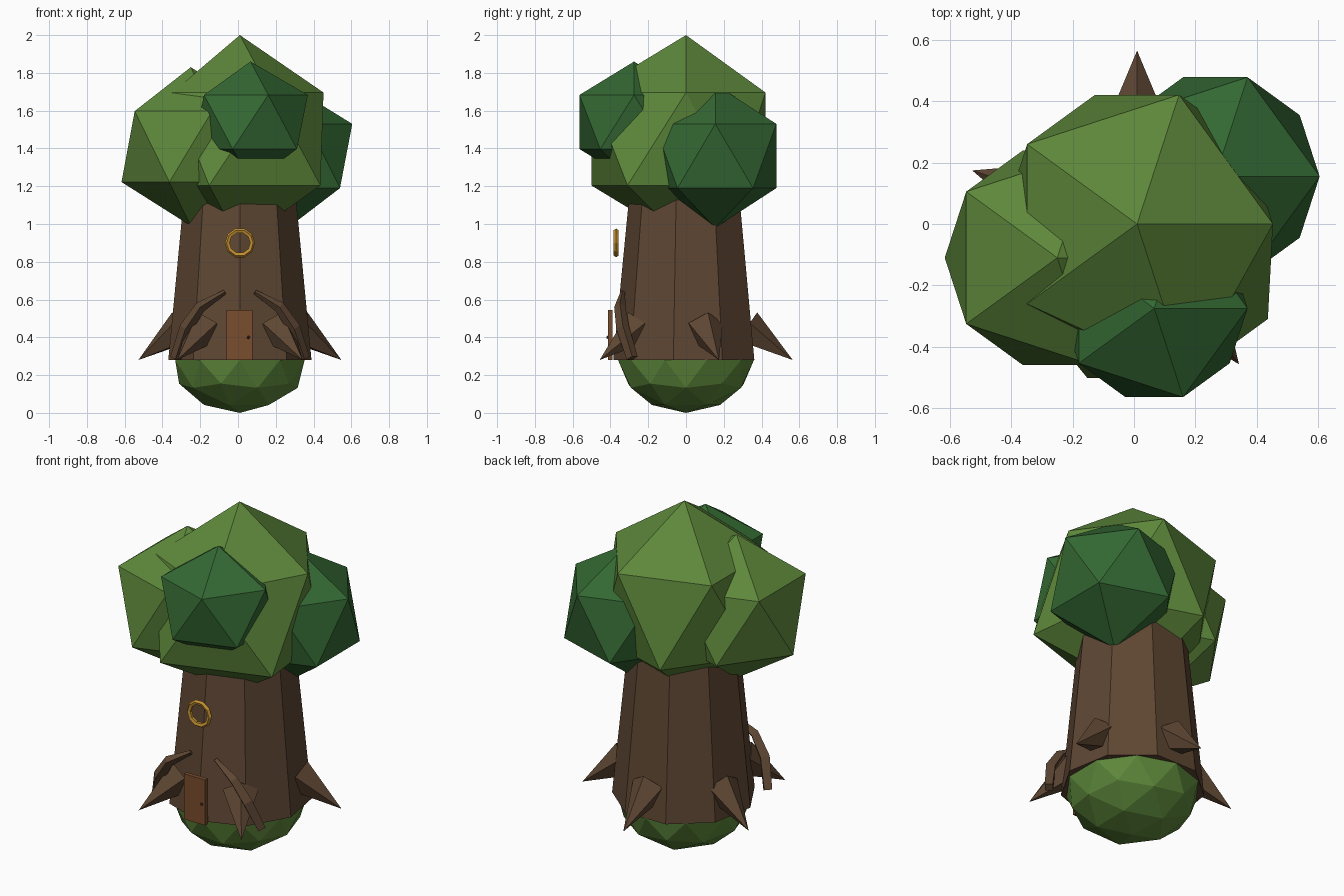
import bpy, bmesh
from math import sin, cos, pi, radians
from mathutils import Vector, Matrix

if "Cube" in bpy.data.objects:
    bpy.data.objects.remove(bpy.data.objects["Cube"])


def material(name, rgb):
    m = bpy.data.materials.new(name)
    m.use_nodes = True
    m.diffuse_color = (*rgb, 1)
    m.node_tree.nodes["Principled BSDF"].inputs["Base Color"].default_value = (*rgb, 1)
    return m


LEAF = material("leaf green", (0.11, 0.245, 0.043))
DARK_LEAF = material("dark leaf green", (0.034, 0.14, 0.033))
BARK = material("bark brown", (0.112, 0.062, 0.033))
DOOR = material("door wood", (0.19, 0.075, 0.027))
GOLD = material("gold", (0.55, 0.28, 0.03))
KNOB = material("dark knob", (0.06, 0.03, 0.015))

CX = 0.01  # trunk axis


def finish(name, bm, mat):
    bmesh.ops.recalc_face_normals(bm, faces=bm.faces)
    mesh = bpy.data.meshes.new(name)
    bm.to_mesh(mesh)
    bm.free()
    mesh.materials.append(mat)
    ob = bpy.data.objects.new(name, mesh)
    bpy.context.collection.objects.link(ob)
    return ob


def ball(name, centre, radius, height, mat, detail=1, reshape=None):
    bm = bmesh.new()
    bmesh.ops.create_icosphere(bm, subdivisions=detail, radius=1)
    for v in bm.verts:
        k = reshape(v.co) if reshape else 1
        v.co = Vector(centre) + Vector((v.co.x * radius * k, v.co.y * radius * k, v.co.z * height))
    return finish(name, bm, mat)


def spike(name, base, tip, r_base, r_tip, sides, mat, spin=0):
    """Cone or tapered prism from base to tip."""
    base, tip = Vector(base), Vector(tip)
    axis = tip - base
    turn = axis.to_track_quat('Z', 'Y').to_matrix().to_4x4()
    bm = bmesh.new()
    bmesh.ops.create_cone(bm, cap_ends=True, segments=sides, radius1=r_base, radius2=r_tip,
                          depth=axis.length,
                          matrix=Matrix.Translation((base + tip) / 2) @ turn @ Matrix.Rotation(spin, 4, 'Z'))
    bmesh.ops.remove_doubles(bm, verts=bm.verts, dist=1e-5)
    return finish(name, bm, mat)


# Mossy mound under the trunk
ball("moss_mound", (CX, 0, 0.28), 0.36, 0.28, LEAF, detail=2)

# Nine-sided trunk with one corner facing the front
bm = bmesh.new()
rings = []
for r, z in ((0.385, 0.28), (0.276, 1.4)):
    rings.append([bm.verts.new((CX + r * sin(i * 2 * pi / 9), -r * cos(i * 2 * pi / 9), z))
                  for i in range(9)])
for i in range(9):
    j = (i + 1) % 9
    bm.faces.new((rings[0][i], rings[0][j], rings[1][j], rings[1][i]))
for ring in rings:
    bm.faces.new(ring)
finish("trunk", bm, BARK)

# Foliage clumps; the main one bulges towards the front right
ball("main_foliage", (CX, 0, 1.45), 0.495, 0.55, LEAF,
     reshape=lambda c: 1.19 if c.y < -0.3 and c.x > -0.3 else 1)
ball("right_foliage", (-0.25, -0.11, 1.41), 0.41, 0.42, LEAF)
ball("left_foliage", (0.265, 0.155, 1.36), 0.38, 0.38, DARK_LEAF)
ball("front_foliage", (0.066, -0.275, 1.54), 0.34, 0.32, DARK_LEAF)

# Five pointed roots around the foot
for i in range(5):
    a = radians(90 + 72 * i)
    out = Vector((cos(a), sin(a), 0))
    foot = Vector((CX, 0, 0))
    spike(f"root_{i + 1}", foot + out * 0.32 + Vector((0, 0, 0.45)),
          foot + out * 0.565 + Vector((0, 0, 0.28)), 0.1, 0, 5, BARK)

# Crooked roots arching either side of the door
PATH = [(0.08, -0.335, 0.64), (0.21, -0.35, 0.56), (0.285, -0.335, 0.45), (0.34, -0.285, 0.29)]
WIDTH = [0.012, 0.03, 0.035, 0.03]
for side, label in ((1, "left"), (-1, "right")):
    bm = bmesh.new()
    loops = []
    for k, (p, w) in enumerate(zip(PATH, WIDTH)):
        ahead = Vector(PATH[min(k + 1, 3)]) - Vector(PATH[max(k - 1, 0)])
        u = ahead.cross(Vector((0, 1, 0))).normalized()
        n = u.cross(ahead).normalized()
        pts = [Vector(p) + u * w * cos(q * pi / 2) + n * w * sin(q * pi / 2) for q in range(4)]
        loops.append([bm.verts.new((CX + side * c.x, c.y, c.z)) for c in pts])
    for a, b in zip(loops, loops[1:]):
        for q in range(4):
            bm.faces.new((a[q], a[(q + 1) % 4], b[(q + 1) % 4], b[q]))
    bm.faces.new(loops[0])
    bm.faces.new(loops[-1])
    finish(f"{label}_crooked_root", bm, BARK)

# Door and knob
bm = bmesh.new()
bmesh.ops.create_cube(bm, size=1, matrix=Matrix.Translation((0.007, -0.4, 0.413))
                      @ Matrix.Diagonal((0.138, 0.024, 0.266, 1)))
finish("door", bm, DOOR)
ball("door_knob", (0.055, -0.414, 0.4), 0.009, 0.009, KNOB)

# Gold ring hanging in front of the trunk
bpy.ops.mesh.primitive_torus_add(major_segments=10, minor_segments=5, major_radius=0.066,
                                 minor_radius=0.014, location=(CX, -0.37, 0.9),
                                 rotation=(pi / 2, 0, 0))
ring = bpy.context.object
ring.name = "gold_ring"
ring.data.materials.append(GOLD)
